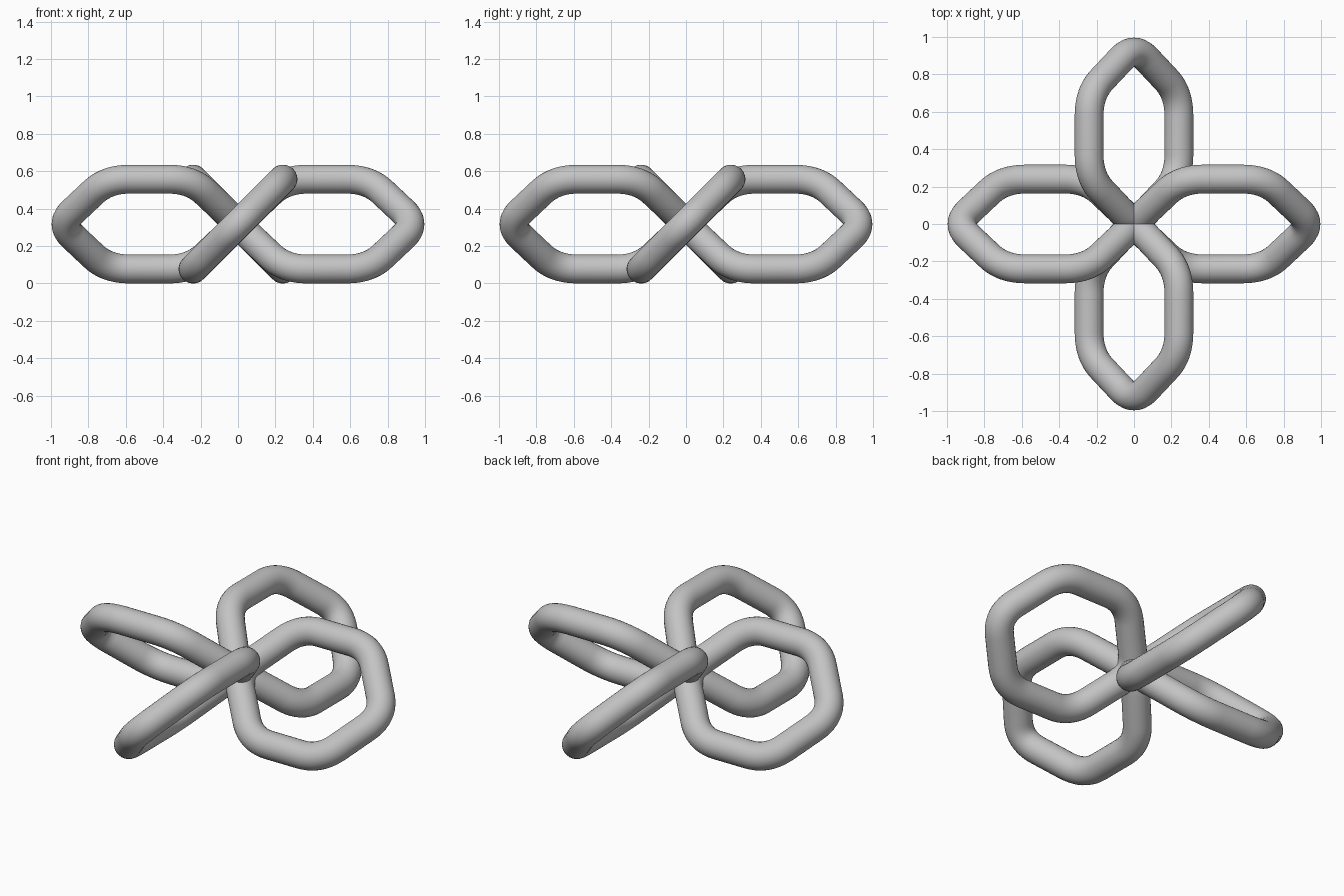
import bpy, bmesh, math
from mathutils import Vector, Matrix

cube = bpy.data.objects.get("Cube")
if cube:
    bpy.data.objects.remove(cube)

TUBE = 0.0775        # tube radius
MID = 0.475          # loop centre, measured outward from the hub
HEIGHT = 0.3175      # height of the hub
CUT = 0.12           # length of each edge used up by a rounded corner
SIDES, STEPS = 28, 10

grey = bpy.data.materials.new("plain_grey")
grey.use_nodes = True
colour = (0.55, 0.55, 0.55, 1)
grey.diffuse_color = colour
bsdf = next(n for n in grey.node_tree.nodes if n.type == 'BSDF_PRINCIPLED')
bsdf.inputs["Base Color"].default_value = colour


def rounded_path(corners):
    """Closed path with every corner replaced by a quadratic curve."""
    path = []
    for i, c in enumerate(corners):
        before, after = corners[i - 1], corners[(i + 1) % len(corners)]
        a = c + (before - c).normalized() * CUT
        b = c + (after - c).normalized() * CUT
        for k in range(STEPS + 1):
            t = k / STEPS
            path.append(a * (1 - t) ** 2 + c * 2 * t * (1 - t) + b * t ** 2)
    return path


def tube_mesh(name, path):
    """Sweep a circle round a closed path lying in the local xy plane."""
    bm = bmesh.new()
    rings = []
    up = Vector((0, 0, 1))
    n = len(path)
    for i, p in enumerate(path):
        tangent = (path[(i + 1) % n] - path[i - 1]).normalized()
        out = tangent.cross(up)
        angles = [math.tau * j / SIDES for j in range(SIDES)]
        rings.append([bm.verts.new(p + (out * math.cos(a) + up * math.sin(a)) * TUBE)
                      for a in angles])
    for i in range(n):
        r, q = rings[i], rings[(i + 1) % n]
        for j in range(SIDES):
            k = (j + 1) % SIDES
            bm.faces.new((r[j], q[j], q[k], r[k])).smooth = True
    bmesh.ops.recalc_face_normals(bm, faces=bm.faces)
    mesh = bpy.data.meshes.new(name)
    bm.to_mesh(mesh)
    bm.free()
    mesh.materials.append(grey)
    return mesh


# Rounded hexagon outline with its long axis pointing outward
half = 0.24 * math.sqrt(2)
outline = [(0.48, 0), (0.225, half), (-0.225, half),
           (-0.48, 0), (-0.225, -half), (0.225, -half)]
path = rounded_path([Vector((MID + x, y, 0)) for x, y in outline])

# Four loops round the hub, each tilted 45 degrees about its own long axis
tilt = Matrix.Rotation(math.radians(45), 4, 'X')
for i, side in enumerate(("left", "back", "right", "front")):
    name = side + "_loop"
    mesh = tube_mesh(name, path)
    mesh.transform(Matrix.Translation((0, 0, HEIGHT))
                   @ Matrix.Rotation(i * math.pi / 2, 4, 'Z') @ tilt)
    bpy.context.collection.objects.link(bpy.data.objects.new(name, mesh))
